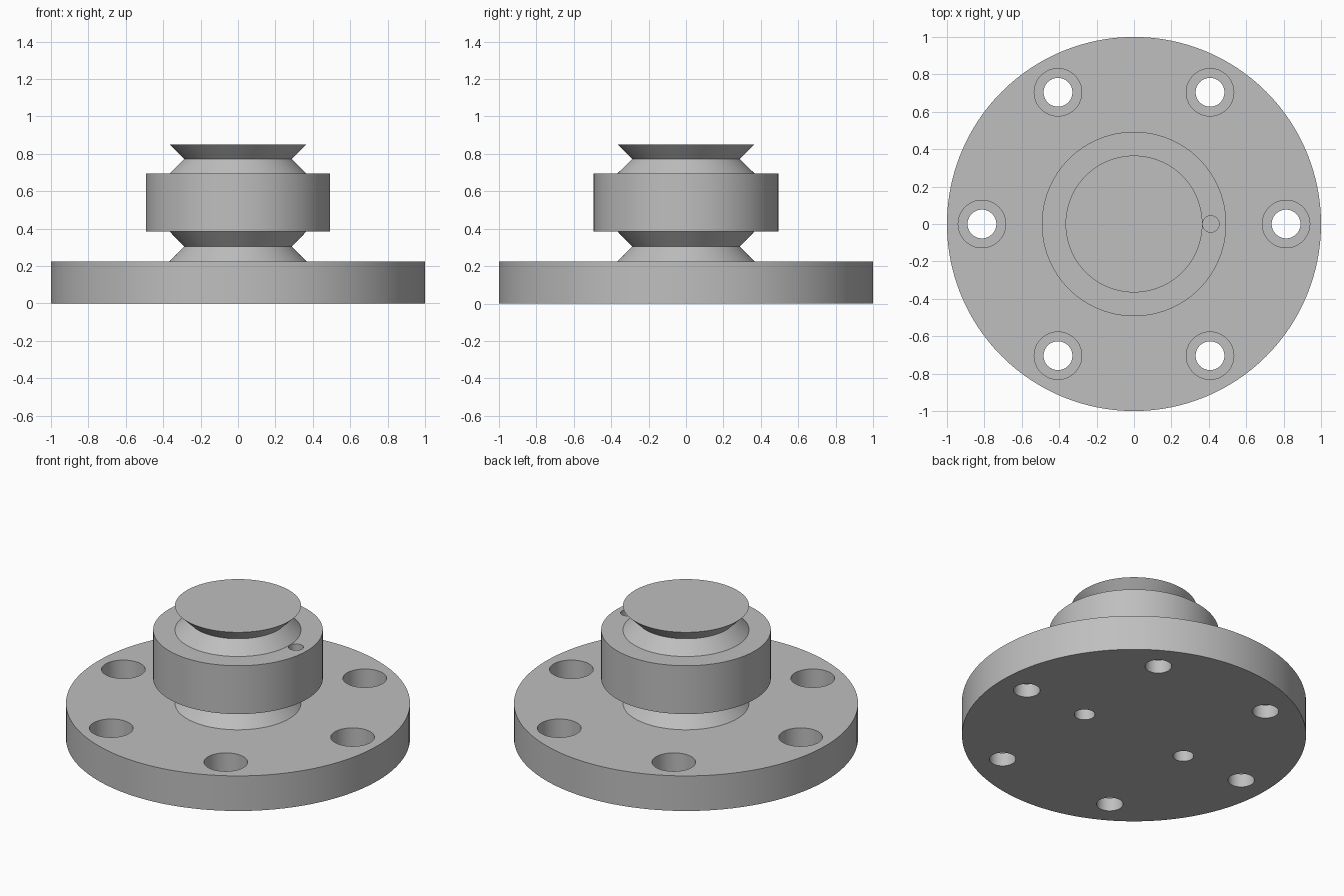
import bpy
import bmesh
from math import cos, sin, pi, radians
from mathutils import Matrix

cube = bpy.data.objects.get("Cube")
if cube:
    bpy.data.objects.remove(cube, do_unlink=True)

SEGMENTS = 128
FLANGE_TOP = 0.225
COLLAR_BOTTOM, COLLAR_TOP = 0.385, 0.695
TOP = 0.85
NECK_R, WAIST_R, COLLAR_R = 0.366, 0.288, 0.493

grey = bpy.data.materials.new("plain grey")
grey.use_nodes = True
grey.diffuse_color = (0.52, 0.52, 0.52, 1)
grey.node_tree.nodes["Principled BSDF"].inputs["Base Color"].default_value = grey.diffuse_color


def make_object(name, bm):
    mesh = bpy.data.meshes.new(name)
    bmesh.ops.recalc_face_normals(bm, faces=bm.faces)
    bm.to_mesh(mesh)
    bm.free()
    mesh.materials.append(grey)
    obj = bpy.data.objects.new(name, mesh)
    bpy.context.collection.objects.link(obj)
    return obj


def lathe(name, profile):
    """Closed solid of revolution from (radius, height) pairs, capped at both ends."""
    bm = bmesh.new()
    rings = []
    for r, z in profile:
        angles = [2 * pi * i / SEGMENTS for i in range(SEGMENTS)]
        rings.append([bm.verts.new((r * cos(a), r * sin(a), z)) for a in angles])
    for low, high in zip(rings, rings[1:]):
        for i in range(SEGMENTS):
            j = (i + 1) % SEGMENTS
            bm.faces.new((low[i], low[j], high[j], high[i]))
    bm.faces.new(rings[0])
    bm.faces.new(rings[-1])
    return make_object(name, bm)


def drill(target, name, radius, bottom, top, centres):
    """Cut a set of equal vertical round holes."""
    bm = bmesh.new()
    for x, y in centres:
        bmesh.ops.create_cone(bm, cap_ends=True, segments=48, radius1=radius,
                              radius2=radius, depth=top - bottom,
                              matrix=Matrix.Translation((x, y, (bottom + top) / 2)))
    cutter = make_object(name, bm)
    cutter.hide_render = True
    mod = target.modifiers.new(name, 'BOOLEAN')
    mod.operation = 'DIFFERENCE'
    mod.solver = 'EXACT'
    mod.object = cutter
    bpy.context.view_layer.objects.active = target
    bpy.ops.object.modifier_apply(modifier=mod.name)
    bpy.data.objects.remove(cutter, do_unlink=True)


# Flange, two grooved necks and the collar between them
hub = lathe("flanged_hub", [
    (1, 0), (1, FLANGE_TOP),
    (NECK_R, FLANGE_TOP), (WAIST_R, (FLANGE_TOP + COLLAR_BOTTOM) / 2), (NECK_R, COLLAR_BOTTOM),
    (COLLAR_R, COLLAR_BOTTOM), (COLLAR_R, COLLAR_TOP),
    (NECK_R, COLLAR_TOP), (WAIST_R, (COLLAR_TOP + TOP) / 2), (NECK_R, TOP),
])

# Ring of six counterbored bolt holes
bolts = [(0.813 * cos(radians(a)), 0.813 * sin(radians(a))) for a in range(0, 360, 60)]
drill(hub, "bolt_holes", 0.077, -0.1, 0.3, bolts)
drill(hub, "counterbores", 0.127, 0.085, 0.3, bolts)

# Two blind dowel holes underneath, one locating hole in the collar
drill(hub, "dowel_holes", 0.06, -0.1, 0.15, [(-0.375, 0), (0.375, 0)])
drill(hub, "locating_hole", 0.044, 0.54, 0.74, [(0.411, 0)])

bpy.ops.object.select_all(action='DESELECT')
hub.select_set(True)
bpy.context.view_layer.objects.active = hub
bpy.ops.object.shade_smooth_by_angle(angle=radians(30))
